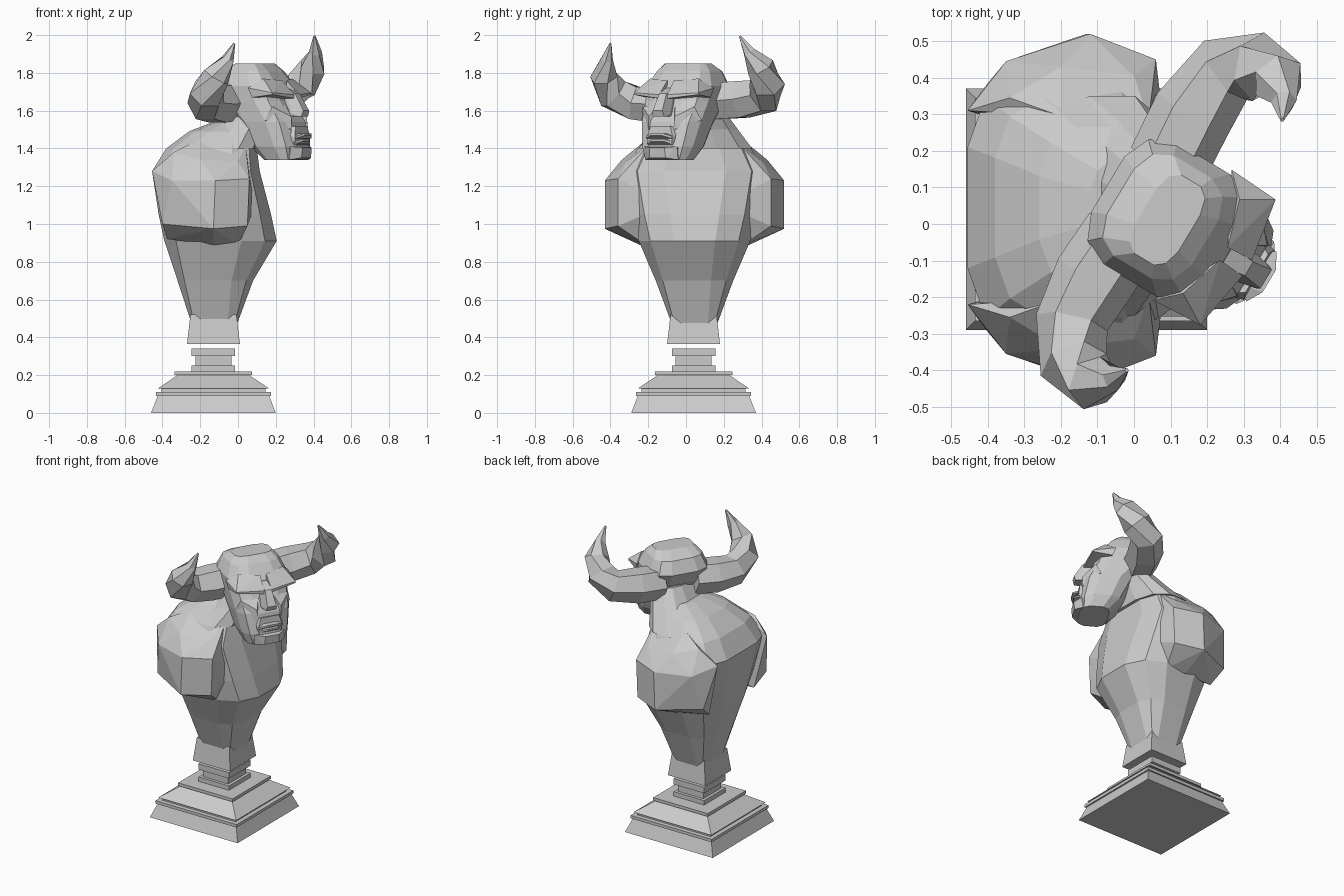
import bpy, bmesh
from math import sin, cos, pi, radians
from mathutils import Vector, Matrix

if "Cube" in bpy.data.objects:
    bpy.data.objects.remove(bpy.data.objects["Cube"])

CX, CY = -0.13, 0.04            # axis of the plinth
HEAD = Matrix.Translation((0.16, -0.03, 0)) @ Matrix.Rotation(radians(-31), 4, 'Z')


def finish(name, bm, matrix=None):
    bmesh.ops.recalc_face_normals(bm, faces=bm.faces[:])
    me = bpy.data.meshes.new(name)
    if matrix:
        bm.transform(matrix)
    bm.to_mesh(me)
    bm.free()
    ob = bpy.data.objects.new(name, me)
    bpy.context.collection.objects.link(ob)
    return ob


def loft(name, rings, matrix=None):
    bm = bmesh.new()
    vs = [[bm.verts.new(p) for p in r] for r in rings]
    n = len(rings[0])
    for a, b in zip(vs, vs[1:]):
        for i in range(n):
            j = (i + 1) % n
            bm.faces.new((a[i], a[j], b[j], b[i]))
    bm.faces.new(vs[0][::-1])
    bm.faces.new(vs[-1])
    return finish(name, bm, matrix)


def hull(name, pts, matrix=None, mirror=False):
    bm = bmesh.new()
    if mirror:
        pts = list(pts) + [(x, -y, z) for x, y, z in pts]
    for p in pts:
        bm.verts.new(p)
    res = bmesh.ops.convex_hull(bm, input=bm.verts[:])
    junk = [v for v in res['geom_interior'] if isinstance(v, bmesh.types.BMVert)]
    bmesh.ops.delete(bm, geom=junk, context='VERTS')
    bmesh.ops.dissolve_limit(bm, angle_limit=radians(4), verts=bm.verts[:], edges=bm.edges[:])
    return finish(name, bm, matrix)


def ring(z, x0, x1, w, cy=0.0, q=0.8, n=12):
    """Closed section at height z: superellipse, small q is squarer."""
    big = cos(pi / n) ** q
    out = []
    for i in range(n):
        a = 2 * pi * (i + .5) / n
        c, s = cos(a), sin(a)
        fx = abs(c) ** q / big * (1 if c > 0 else -1)
        fy = abs(s) ** q / big * (1 if s > 0 else -1)
        out.append(((x0 + x1) / 2 + (x1 - x0) / 2 * fx, cy + w * fy, z))
    return out


def square(z, h):
    return [(CX + sx * h, CY + sy * h, z) for sx, sy in ((-1, -1), (1, -1), (1, 1), (-1, 1))]


# stepped square plinth
loft("plinth", [square(z, h) for z, h in (
    (0, .33), (.09, .295), (.09, .305), (.11, .305), (.11, .275), (.13, .275), (.13, .293),
    (.2, .19), (.2, .205), (.22, .205), (.22, .115), (.25, .115), (.25, .095), (.3, .095),
    (.3, .115), (.34, .115))])

# square foot of the bust
loft("bust_foot", [square(.365, .14), square(.52, .122)])

# torso
loft("torso", [ring(z, a, b, w, .045, q) for z, a, b, w, q in (
    (.47, -.245, -.005, .12, .4), (.7, -.32, .08, .205, .65), (.91, -.39, .205, .295, .75),
    (1.05, -.42, .175, .33, .7), (1.28, -.455, .115, .365, .6), (1.4, -.38, .1, .3, .6),
    (1.49, -.26, .08, .22, .7), (1.545, -.12, .06, .13, .8))])

# shoulder stumps, mirrored
for side in (1, -1):
    hull("shoulder", [(x, .045 + side * d, z) for x, d, z in (
        (-.13, .475, .975), (-.12, .475, 1.23), (.05, .405, .99), (.06, .405, 1.24),
        (-.4, .34, 1.0), (-.35, .4, 1.23), (-.13, .29, .89), (0, .26, .89), (-.375, .24, .92),
        (-.2, .385, 1.34), (0, .36, 1.33), (-.34, .3, 1.38), (-.2, .25, 1.45),
        (.04, .24, 1.42), (-.455, .265, 1.28), (.09, .15, 1.1))])

# neck
loft("neck", [ring(z, a, b, w, y) for z, a, b, w, y in (
    (1.4, -.24, .12, .3, .05), (1.5, -.12, .14, .225, .05), (1.63, -.03, .2, .14, .04))])

# head, in a local frame with the face along +x
loft("head", [ring(z, a, b, w, 0, q) for z, a, b, w, q in (
    (1.34, .02, .2, .125, .6), (1.41, -.06, .21, .155, .7), (1.54, -.13, .185, .18, .7),
    (1.65, -.23, .125, .19, .6), (1.73, -.27, .105, .195, .6), (1.81, -.23, .04, .16, .6),
    (1.85, -.15, -.01, .125, .6))], HEAD)

# brow plates and cheekbones
for side in (1, -1):
    hull("brow", [(x, side * y, z) for x, y, z in (
        (.02, .2, 1.67), (.0, .208, 1.72), (.145, .2, 1.685), (.145, .2, 1.695),
        (.175, .025, 1.665), (.175, .025, 1.685), (.1, .02, 1.66), (.1, .02, 1.76),
        (.06, .15, 1.77))], HEAD)
    hull("cheekbone", [(x, side * y, z) for x, y, z in (
        (.14, .05, 1.63), (.19, .08, 1.57), (.12, .16, 1.62), (.09, .185, 1.55),
        (.195, .08, 1.5), (.08, .1, 1.5))], HEAD)

# nose
hull("nose", [(.11, .03, 1.72), (.18, .022, 1.69), (.235, .03, 1.6), (.225, .035, 1.57),
              (.14, .045, 1.57), (.18, .045, 1.58)], HEAD, True)

# mouth and chin
hull("muzzle", [(.205, .06, 1.52), (.212, .08, 1.46), (.215, .07, 1.42), (.14, .1, 1.5),
                (.14, .1, 1.4)], HEAD, True)
for z, d in ((1.48, .245), (1.45, .235)):
    hull("lip", [(d, .035, z), (d, .035, z - .012), (d - .025, .08, z - .015),
                 (d - .025, .08, z - .027), (.17, .05, z), (.17, .05, z - .015)], HEAD, True)
hull("chin", [(.24, .045, 1.405), (.235, .05, 1.35), (.19, .1, 1.34), (.2, .1, 1.41),
              (.1, .1, 1.34)], HEAD, True)


# horns: faceted tapering tubes
def horn(name, path, radii, n=6):
    pts = [Vector(p) for p in path]
    rings = []
    for i, p in enumerate(pts):
        t = (pts[min(i + 1, len(pts) - 1)] - pts[max(i - 1, 0)]).normalized()
        u = t.cross(Vector((0, 0, 1))).normalized()
        v = u.cross(t)
        rings.append([p + radii[i] * (u * cos(2 * pi * k / n) + v * sin(2 * pi * k / n))
                      for k in range(n)])
    loft(name, rings)


R = (.11, .112, .1, .095, .075, .035, .006)
horn("horn_left", [(.09, .16, 1.65), (.16, .3, 1.66), (.25, .42, 1.68), (.34, .43, 1.74),
                   (.395, .395, 1.83), (.41, .335, 1.91), (.405, .285, 1.995)], R)
horn("horn_right", [(-.03, -.03, 1.645), (-.11, -.15, 1.635), (-.17, -.27, 1.64),
                    (-.165, -.385, 1.69), (-.115, -.435, 1.78), (-.055, -.42, 1.87),
                    (-.02, -.4, 1.955)], R)
